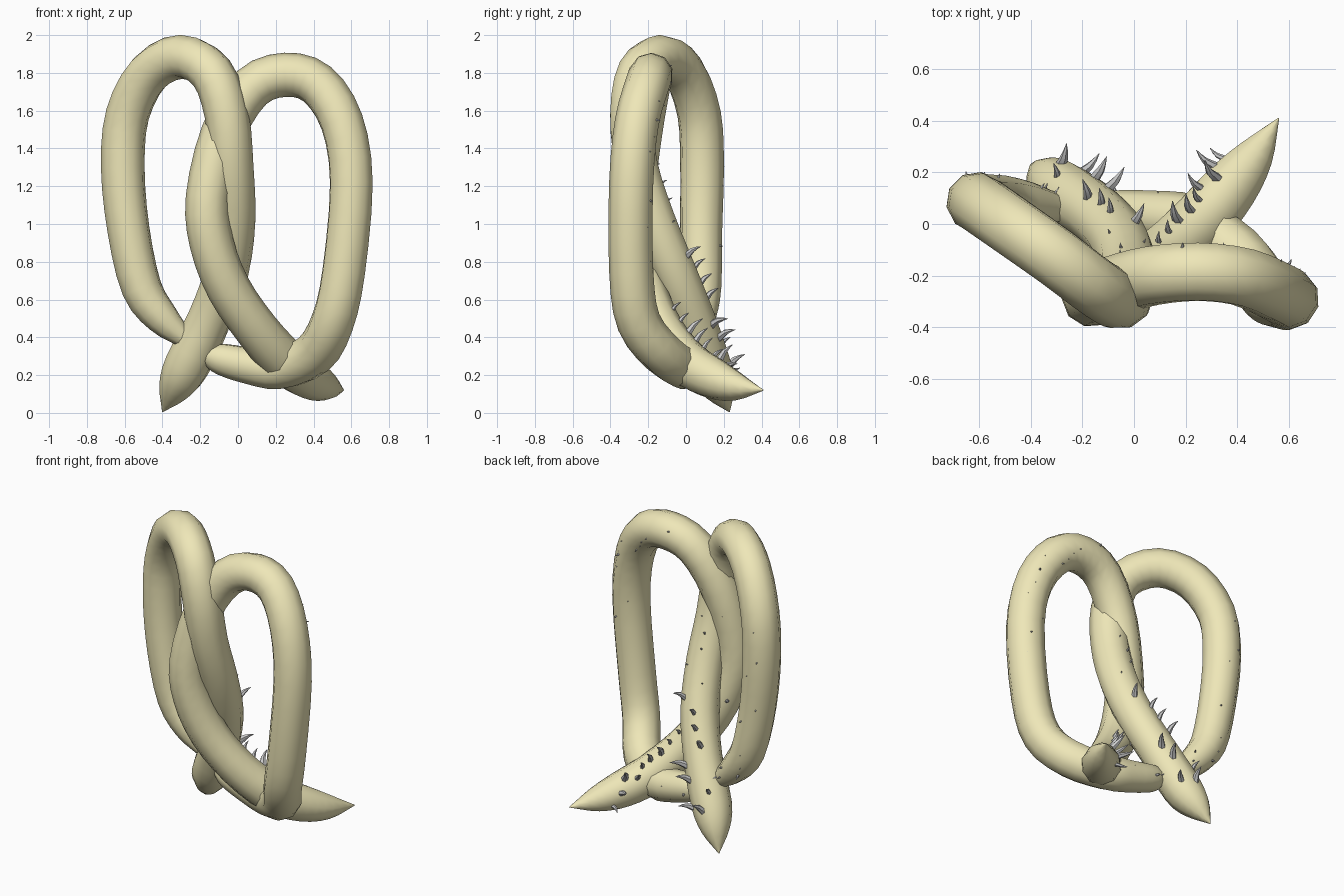
import bpy, bmesh, math, random
from mathutils import Vector

if "Cube" in bpy.data.objects:
    bpy.data.objects.remove(bpy.data.objects["Cube"])

random.seed(4)


def material(name, col):
    m = bpy.data.materials.new(name)
    m.diffuse_color = (*col, 1)
    m.use_nodes = True
    m.node_tree.nodes["Principled BSDF"].inputs["Base Color"].default_value = m.diffuse_color
    return m


SKIN = material("pale_yellow", (0.86, 0.80, 0.48))
HORN = material("thorn_grey", (0.62, 0.62, 0.64))


def spline(pts, n):
    # Catmull-Rom through (x, y, z, radius) points
    p = [Vector(q) for q in pts]
    p = [2 * p[0] - p[1]] + p + [2 * p[-1] - p[-2]]
    out = []
    for i in range(1, len(p) - 2):
        a, b, c, d = p[i - 1:i + 3]
        for k in range(n):
            t = k / n
            out.append(0.5 * (2 * b + (c - a) * t + (2 * a - 5 * b + 4 * c - d) * t * t
                              + (3 * b - a - 3 * c + d) * t ** 3))
    return out + [p[-2]]


def sweep(bm, path, sides):
    # tube along the path with a twist-free frame
    pos = [q.xyz for q in path]
    ref = Vector((0.12, 1, 0.07))
    rings = []
    for i, c in enumerate(pos):
        tan = (pos[min(i + 1, len(pos) - 1)] - pos[max(i - 1, 0)]).normalized()
        ref = (ref - tan * ref.dot(tan)).normalized()
        side = tan.cross(ref)
        r = max(path[i].w, 0.001)
        rings.append([bm.verts.new(c + r * (math.cos(a) * ref + math.sin(a) * side))
                      for a in (2 * math.pi * k / sides for k in range(sides))])
    for a, b in zip(rings, rings[1:]):
        for k in range(sides):
            j = (k + 1) % sides
            bm.faces.new((a[k], a[j], b[j], b[k]))
    bm.faces.new(rings[0][::-1])
    bm.faces.new(rings[-1])


def finish(bm, name, mat):
    bmesh.ops.recalc_face_normals(bm, faces=bm.faces)
    me = bpy.data.meshes.new(name)
    bm.to_mesh(me)
    bm.free()
    ob = bpy.data.objects.new(name, me)
    bpy.context.collection.objects.link(ob)
    me.materials.append(mat)
    bpy.context.view_layer.objects.active = ob
    ob.select_set(True)
    bpy.ops.object.shade_smooth_by_angle(angle=math.radians(50))
    ob.select_set(False)


def thorn(bm, base, out, bend, size):
    # curved tapering spike
    w = size * 0.17
    pts = [base - out * 0.02, base + out * size * 0.5 + bend * size * 0.06,
           base + out * size + bend * size * 0.3]
    sweep(bm, spline([(*p, r) for p, r in zip(pts, (w, w * 0.65, 0.001))], 2), 6)


def vine(name, pts):
    path = spline(pts, 3)
    bm = bmesh.new()
    sweep(bm, path, 10)
    finish(bm, name, SKIN)
    # thorns on the back side, larger toward the tail
    bm = bmesh.new()
    n = len(path)
    for i in range(2, n - 4):
        tan = (path[i + 1].xyz - path[i - 1].xyz).normalized()
        back = Vector((0, 1, 0))
        back = (back - tan * back.y).normalized()
        side = tan.cross(back)
        a = random.uniform(-0.75, 0.75)
        out = back * math.cos(a) + side * math.sin(a)
        f = i / n
        big = 0.12 if f > 0.72 else 0.055
        thorn(bm, path[i].xyz + out * path[i].w * 0.95,
              (out + 0.4 * back).normalized(), tan,
              big * random.uniform(0.7, 1.25))
    finish(bm, name + "_thorns", HORN)


R = 0.117
# left loop: blunt end, over the top, down to the pointed tail
vine("left_vine", [
    (-0.28, 0.06, 0.39, 0.05), (-0.40, 0.07, 0.50, 0.09), (-0.51, 0.08, 0.66, 0.108),
    (-0.58, 0.08, 0.97, 0.113), (-0.61, 0.085, 1.30, R), (-0.585, 0.07, 1.58, R),
    (-0.47, -0.01, 1.80, R), (-0.30, -0.13, 1.885, R), (-0.14, -0.25, 1.80, R),
    (-0.06, -0.29, 1.58, R), (-0.035, -0.26, 1.30, R), (-0.025, -0.17, 1.02, R),
    (-0.06, -0.06, 0.75, R), (-0.15, 0.04, 0.50, R), (-0.27, 0.12, 0.25, 0.122),
    (-0.34, 0.18, 0.12, 0.085), (-0.40, 0.23, 0.005, 0.002)])

# right loop
vine("right_vine", [
    (-0.165, 0.05, 0.31, 0.055), (-0.09, 0.045, 0.285, 0.085), (0.06, 0.03, 0.25, 0.10),
    (0.22, 0.0, 0.235, 0.112), (0.40, -0.12, 0.31, R), (0.50, -0.25, 0.48, R),
    (0.56, -0.29, 0.75, R), (0.60, -0.29, 1.22, R), (0.55, -0.26, 1.54, R),
    (0.42, -0.205, 1.74, R), (0.25, -0.185, 1.79, R), (0.07, -0.20, 1.72, R),
    (-0.08, -0.24, 1.48, R), (-0.16, -0.28, 1.14, R), (-0.14, -0.27, 0.90, R),
    (-0.05, -0.22, 0.66, R), (0.10, -0.13, 0.44, R), (0.25, 0.0, 0.27, 0.122),
    (0.37, 0.14, 0.185, 0.112), (0.47, 0.27, 0.14, 0.075), (0.56, 0.41, 0.12, 0.002)])
